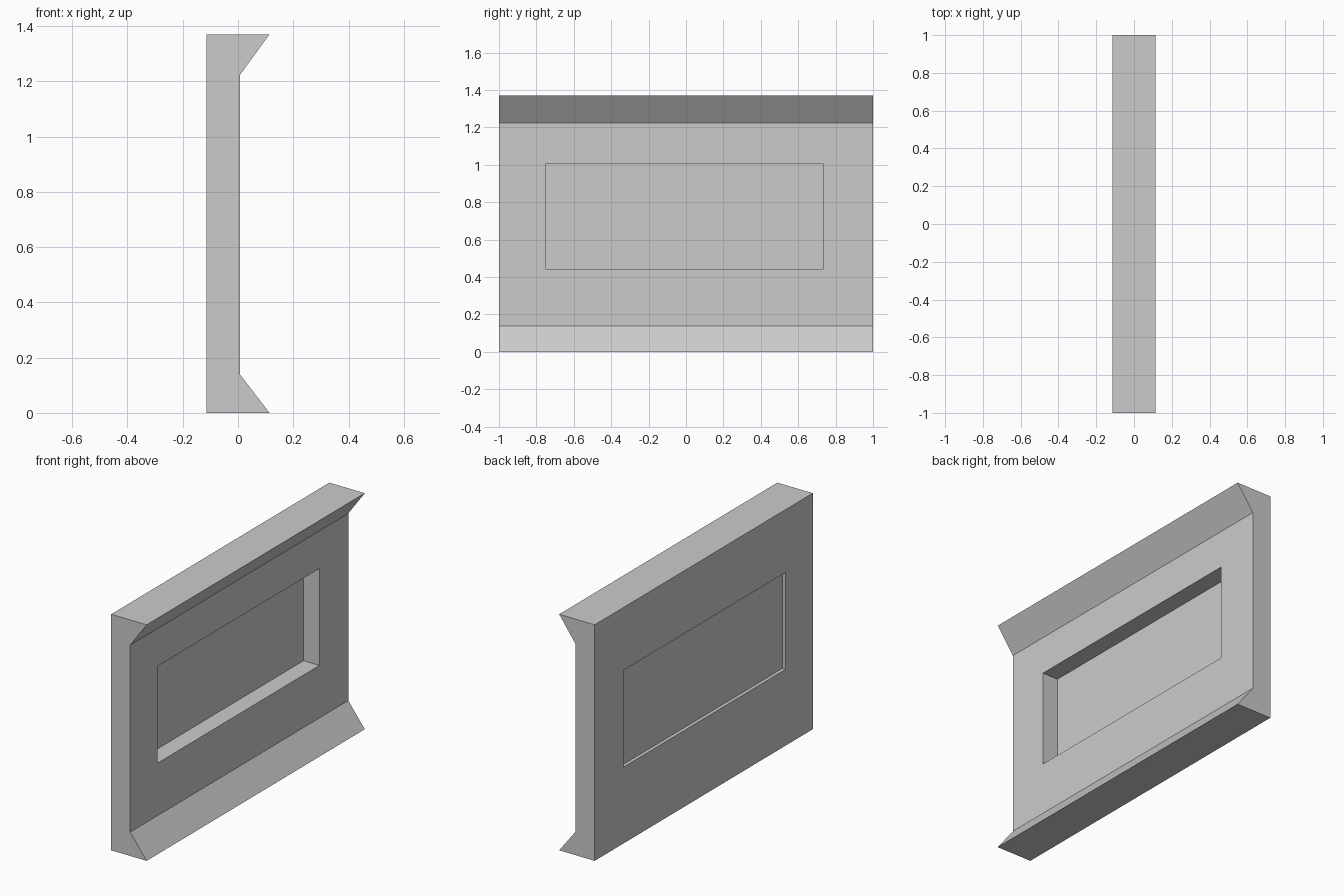
import bpy, bmesh

if "Cube" in bpy.data.objects:
    bpy.data.objects.remove(bpy.data.objects["Cube"])

Y0, Y1, Z0, Z1 = -0.75, 0.735, 0.443, 1.005   # window opening
PANE_X = -0.094


def make_object(name, bm):
    bmesh.ops.recalc_face_normals(bm, faces=bm.faces)
    mesh = bpy.data.meshes.new(name)
    bm.to_mesh(mesh)
    bm.free()
    obj = bpy.data.objects.new(name, mesh)
    bpy.context.collection.objects.link(obj)
    return obj


def extrude(name, points, vector):
    bm = bmesh.new()
    face = bm.faces.new([bm.verts.new(p) for p in points])
    geom = bmesh.ops.extrude_face_region(bm, geom=[face], use_keep_orig=True)["geom"]
    bmesh.ops.translate(bm, vec=vector,
                        verts=[v for v in geom if isinstance(v, bmesh.types.BMVert)])
    return make_object(name, bm)


def opening(x):
    return [(x, Y0, Z0), (x, Y1, Z0), (x, Y1, Z1), (x, Y0, Z1)]


# Wall: flared profile swept along y
profile = [(-0.114, 0), (0.114, 0), (0.008, 0.138), (0.008, 1.224),
           (0.114, 1.37), (-0.114, 1.37)]
wall = extrude("wall_panel", [(x, -1, z) for x, z in profile], (0, 2, 0))

# Window opening cut through the wall
cutter = extrude("window_cutter", opening(-0.3), (0.6, 0, 0))
cutter.hide_render = True
mod = wall.modifiers.new("window_opening", "BOOLEAN")
mod.operation = "DIFFERENCE"
mod.solver = "EXACT"
mod.object = cutter
bpy.context.view_layer.objects.active = wall
bpy.ops.object.modifier_apply(modifier=mod.name)
bpy.data.objects.remove(cutter)

# Thin pane set close to the back face
bm = bmesh.new()
bm.faces.new([bm.verts.new(p) for p in opening(PANE_X)])
make_object("window_pane", bm)
